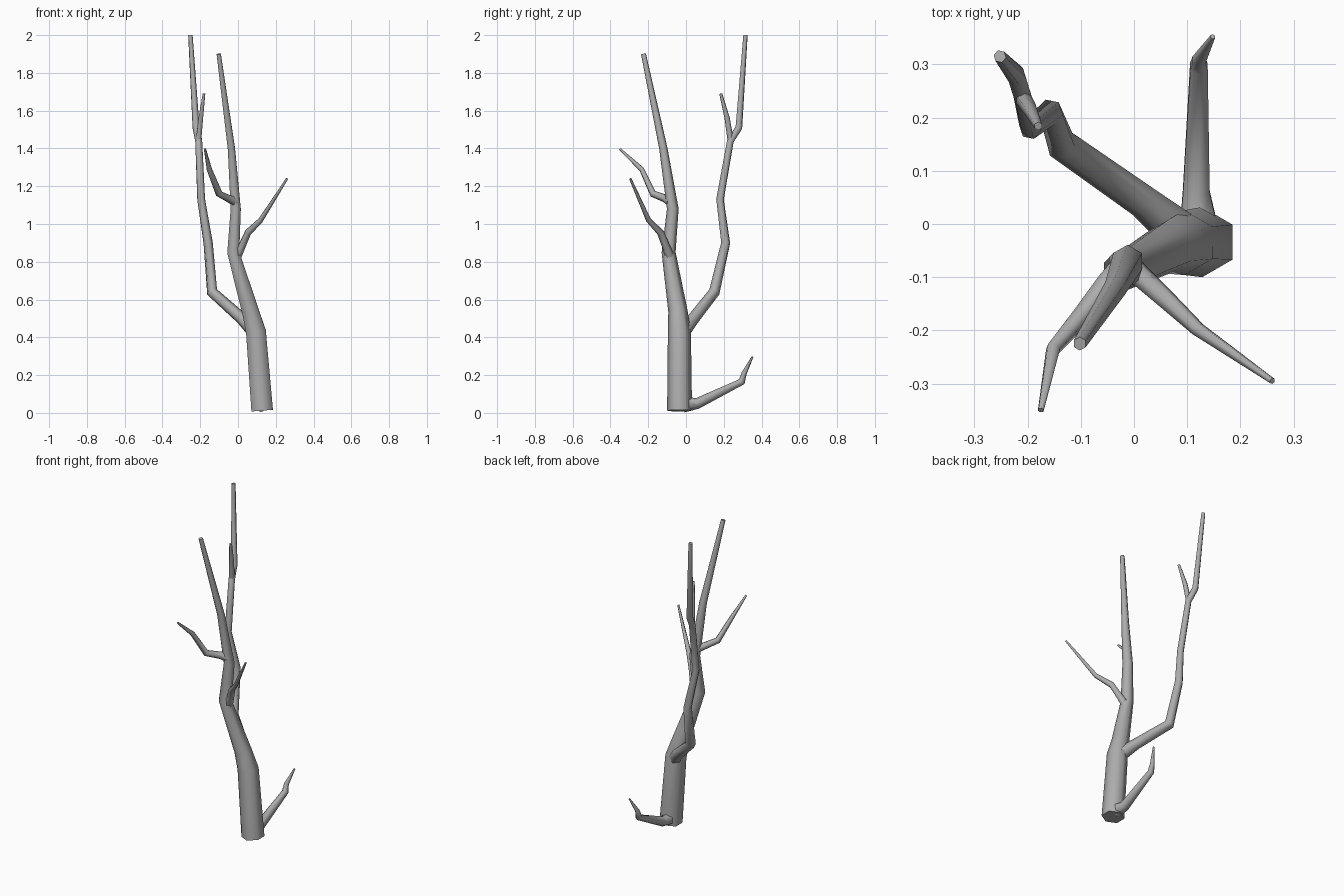
import bpy, bmesh, math
from mathutils import Vector

bark = bpy.data.materials.new("grey bark")
bark.diffuse_color = (0.42, 0.42, 0.42, 1)


def limb(name, path, sides=6, turn=30):
    """Tapered tube through (x, y, z, radius) points with mitred rings."""
    pts = [Vector(p[:3]) for p in path]
    bm = bmesh.new()
    rings = []
    n = len(pts)
    ref = Vector((1, 0, 0))
    for i, p in enumerate(pts):
        a = (p - pts[i - 1]).normalized() if i else (pts[1] - p).normalized()
        b = (pts[i + 1] - p).normalized() if i < n - 1 else a
        t = (a + b).normalized()
        if i == 0 and abs(t.x) > 0.8:
            ref = Vector((0, 0, 1))
        ref = (ref - t * ref.dot(t)).normalized()
        side = t.cross(ref)
        ring = []
        for k in range(sides):
            w = math.radians(turn) + math.tau * k / sides
            ring.append(bm.verts.new(p + path[i][3] * (ref * math.cos(w) + side * math.sin(w))))
        rings.append(ring)
    for r0, r1 in zip(rings, rings[1:]):
        for k in range(sides):
            j = (k + 1) % sides
            bm.faces.new((r0[k], r0[j], r1[j], r1[k])).smooth = True
    bm.faces.new(rings[0][::-1])
    bm.faces.new(rings[-1])
    for v in bm.verts:
        v.co.z = max(v.co.z, 0)
    bm.normal_update()
    me = bpy.data.meshes.new(name)
    bm.to_mesh(me)
    bm.free()
    me.materials.append(bark)
    ob = bpy.data.objects.new(name, me)
    bpy.context.collection.objects.link(ob)
    return ob


# main trunk, leaning and bending up to its tip
limb("trunk", [(0.128, -0.034, 0.012, 0.066), (0.095, -0.035, 0.43, 0.061),
               (0.065, -0.043, 0.54, 0.051), (-0.025, -0.092, 0.85, 0.037),
               (-0.012, -0.07, 1.08, 0.031), (-0.035, -0.12, 1.40, 0.022),
               (-0.102, -0.225, 1.90, 0.013)])

# tall back branch and its fork
limb("back_branch", [(0.08, -0.01, 0.44, 0.04), (0.02, 0.04, 0.50, 0.032),
                     (-0.137, 0.15, 0.64, 0.030), (-0.158, 0.21, 0.90, 0.025),
                     (-0.195, 0.18, 1.13, 0.021), (-0.208, 0.235, 1.44, 0.019),
                     (-0.222, 0.28, 1.51, 0.019), (-0.252, 0.315, 2.0, 0.012)])
limb("back_fork", [(-0.208, 0.235, 1.45, 0.016), (-0.197, 0.218, 1.56, 0.014),
                   (-0.18, 0.184, 1.69, 0.008)])

# thin twigs on the front of the trunk
limb("left_twig", [(-0.015, -0.08, 1.12, 0.028), (-0.05, -0.11, 1.135, 0.021),
                   (-0.10, -0.175, 1.16, 0.019), (-0.152, -0.235, 1.29, 0.014),
                   (-0.175, -0.35, 1.397, 0.006)])
limb("right_twig", [(-0.015, -0.08, 0.81, 0.028), (0.02, -0.105, 0.88, 0.021),
                    (0.053, -0.135, 0.955, 0.019), (0.12, -0.198, 1.02, 0.014),
                    (0.26, -0.295, 1.24, 0.006)])

# low sprout growing backwards from the base
limb("base_sprout", [(0.122, -0.01, 0.045, 0.042), (0.117, 0.06, 0.05, 0.029),
                     (0.122, 0.295, 0.165, 0.019), (0.122, 0.308, 0.21, 0.014),
                     (0.148, 0.352, 0.297, 0.005)])
